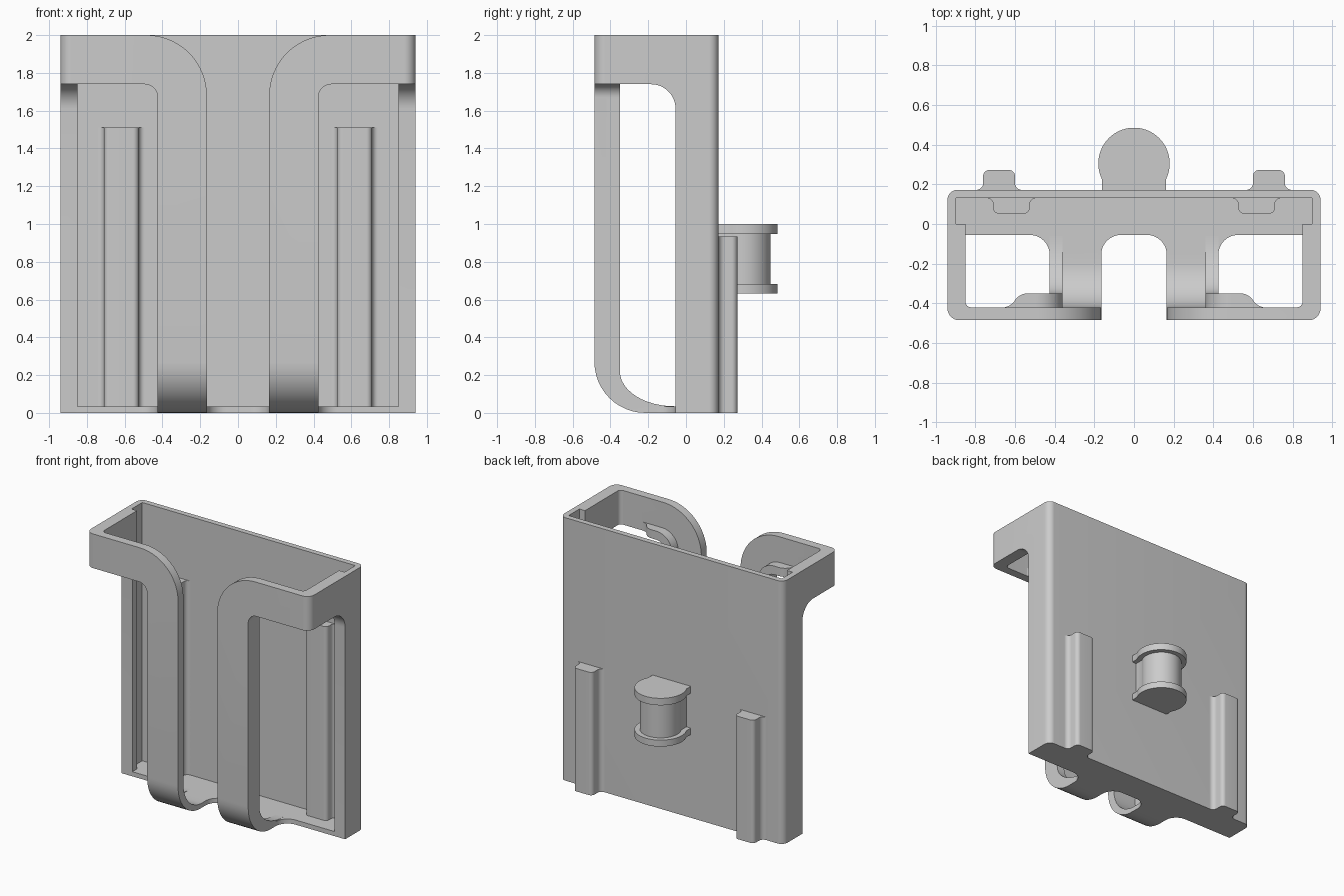
import bpy, bmesh
from math import pi, sin, cos, radians
from mathutils import Vector

cube = bpy.data.objects.get("Cube")
if cube:
    bpy.data.objects.remove(cube, do_unlink=True)

grey = bpy.data.materials.new("light grey plastic")
grey.use_nodes = True
grey.diffuse_color = (0.6, 0.6, 0.6, 1)
grey.node_tree.nodes["Principled BSDF"].inputs["Base Color"].default_value = (0.6, 0.6, 0.6, 1)


def rounded(points, steps=12):
    """Replace each corner that carries a radius (or a pair) by an arc."""
    out = []
    for i, p in enumerate(points):
        corner = Vector(p[:2])
        if len(p) == 2:
            out.append(corner)
            continue
        before, after = p[2] if isinstance(p[2], tuple) else (p[2], p[2])
        a = (Vector(points[i - 1][:2]) - corner).normalized() * before
        b = (Vector(points[(i + 1) % len(points)][:2]) - corner).normalized() * after
        for k in range(steps + 1):
            t = pi / 2 * k / steps
            out.append(corner + a * (1 - sin(t)) + b * (1 - cos(t)))
    return out


def prism(name, axis, points, lo, hi):
    """Extrude a profile along x (y,z profile), y (x,z) or z (x,y)."""
    place = {"x": lambda p, d: (d, p[0], p[1]),
             "y": lambda p, d: (p[0], d, p[1]),
             "z": lambda p, d: (p[0], p[1], d)}[axis]
    bm = bmesh.new()
    face = bm.faces.new([bm.verts.new(place(p, lo)) for p in rounded(points)])
    moved = bmesh.ops.extrude_face_region(bm, geom=[face])["geom"]
    bmesh.ops.translate(bm, vec=place((0, 0), hi - lo),
                        verts=[g for g in moved if isinstance(g, bmesh.types.BMVert)])
    bmesh.ops.recalc_face_normals(bm, faces=bm.faces)
    mesh = bpy.data.meshes.new(name)
    bm.to_mesh(mesh)
    bm.free()
    mesh.materials.append(grey)
    obj = bpy.data.objects.new(name, mesh)
    bpy.context.collection.objects.link(obj)
    return obj


def combine(obj, operation, *tools):
    """Apply booleans and discard the tools."""
    for tool in tools:
        mod = obj.modifiers.new("cut", "BOOLEAN")
        mod.operation, mod.solver, mod.object = operation, "EXACT", tool
        graph = bpy.context.evaluated_depsgraph_get()
        mesh = bpy.data.meshes.new_from_object(obj.evaluated_get(graph))
        obj.modifiers.clear()
        obj.data = mesh
        bpy.data.objects.remove(tool, do_unlink=True)
    return obj


def flip(points):
    """The same profile on the other side, in reverse order."""
    return [(-p[0],) + tuple(p[1:]) for p in reversed(points)]


def both(points):
    return points + flip(points)


FRONT, BACK, EDGE = -0.485, 0.172, -0.055
BAND, FLOOR = 1.74, 0.035
STRAP_IN, STRAP_OUT = 0.165, 0.425
parts = []

# Outer block: rounded plan crossed with a side profile curved at the front foot
body = prism("holder_body", "z", both([(0.94, FRONT, 0.06), (0.94, BACK, 0.05)]), 0, 2)
combine(body, "INTERSECT", prism("side_form", "x", [
    (FRONT, 3), (FRONT, 0, 0.27), (1, 0), (1, 3)], -2, 2))

# Hollow inside with a wider slot along the back
cavity = prism("cavity", "z", both([
    (0.85, -0.42, 0.03), (0.85, 0), (0.897, 0), (0.897, 0.13)]), -1, 3)
combine(cavity, "INTERSECT", prism("cavity_side", "x", [
    (-0.42, 2.5), (-0.42, FLOOR, 0.225), (1, FLOOR), (1, 2.5)], -2, 2))
combine(body, "DIFFERENCE", cavity)

# Central gap between the straps, flaring at the top
flare = [(STRAP_IN, -1), (STRAP_IN, 1.68)]
flare += [(0.485 - 0.32 * cos(t), 1.68 + 0.32 * sin(t))
          for t in [pi / 2 * k / 20 for k in range(1, 21)]]
gap = prism("gap", "y", both(flare + [(0.485, 3)]), -1, 0.5)
combine(gap, "INTERSECT", prism("gap_plan", "z", [
    (-0.165, EDGE, 0.1), (0.165, EDGE, 0.1), (0.165, -0.3), (0.8, -0.3),
    (0.8, -2), (-0.8, -2), (-0.8, -0.3), (-0.165, -0.3)], -2, 4))
combine(body, "DIFFERENCE", gap)

# Side windows beneath the top band
for s in (1, -1):
    side = (lambda pts: pts) if s > 0 else flip
    window = prism("window", "y", side([
        (STRAP_OUT, -1), (STRAP_OUT, BAND, 0.07), (1.2, BAND), (1.2, -1)]), -1.5, 0.5)
    combine(window, "INTERSECT",
            prism("window_plan", "z", side([
                (STRAP_OUT, -2), (STRAP_OUT, EDGE, 0.1), (1.5, EDGE), (1.5, -2)]), -2, 4),
            prism("window_side", "x", [
                (-2, -2), (-2, BAND), (EDGE, BAND, 0.13), (EDGE, -2)], -2, 2))
    combine(body, "DIFFERENCE", window)
parts.append(body)

for s, label in ((1, "left"), (-1, "right")):
    side = (lambda pts: pts) if s > 0 else flip

    # Stiffening rib behind the strap edge, sweeping into the floor
    a, b = sorted((s * 0.36, s * STRAP_OUT))
    parts.append(prism(label + "_strap_rib", "x", [
        (-0.45, 1.66), (-0.45, 0.015, 0.235), (-0.06, 0.015), (-0.06, FLOOR),
        (-0.35, FLOOR, (0.289, 0.185)), (-0.35, 1.66)], a, b))

    # Rib continuing round the corner and fading out along the band
    rib = prism(label + "_band_rib", "y", side([
        (0.36, 1.66), (0.36, 1.805, 0.135), (0.65, 1.805), (0.65, BAND),
        (STRAP_OUT, BAND, 0.07), (STRAP_OUT, 1.66)]), -0.45, -0.35)
    parts.append(combine(rib, "INTERSECT", prism("rib_plan", "z", side([
        (0.3, -0.46), (0.3, -0.34), (0.4, -0.34), (0.4, -0.35), (0.58, -0.35, 0.04),
        (0.62, -0.42, 0.04), (0.7, -0.42), (0.7, -0.46)]), 1, 3)))

    # Ridge inside the back wall
    parts.append(prism(label + "_inner_ridge", "z", side([
        (0.485, 0.15), (0.485, 0.13), (0.525, 0.13, 0.03), (0.525, 0.052, 0.03),
        (0.71, 0.052, 0.03), (0.71, 0.13, 0.03), (0.75, 0.13), (0.75, 0.15)]), 0.02, 1.51))

    # Guide rail on the back
    parts.append(prism(label + "_back_rail", "z", side([
        (0.555, 0.15), (0.555, BACK), (0.6, BACK, 0.035), (0.6, 0.272, 0.03),
        (0.76, 0.272, 0.03), (0.76, BACK, 0.035), (0.805, BACK), (0.805, 0.15)]), 0, 0.935))


# Mounting spool on the back
def spool(name, radius, neck, start, lo, hi):
    arc = [(radius * cos(radians(t)), 0.305 + radius * sin(radians(t)))
           for t in [start + (180 - 2 * start) * k / 48 for k in range(49)]]
    parts.append(prism(name, "z", [(neck, 0.15)] + arc + [(-neck, 0.15)], lo, hi))


spool("spool_shaft", 0.143, 0.124, -30, 0.66, 0.96)
spool("spool_lower_flange", 0.18, 0.16, -27, 0.633, 0.682)
spool("spool_upper_flange", 0.18, 0.16, -27, 0.947, 1.0)

# Smooth curved faces, keep sharp edges
bpy.ops.object.select_all(action="DESELECT")
for obj in parts:
    obj.select_set(True)
bpy.context.view_layer.objects.active = body
bpy.ops.object.shade_smooth_by_angle(angle=radians(30))
